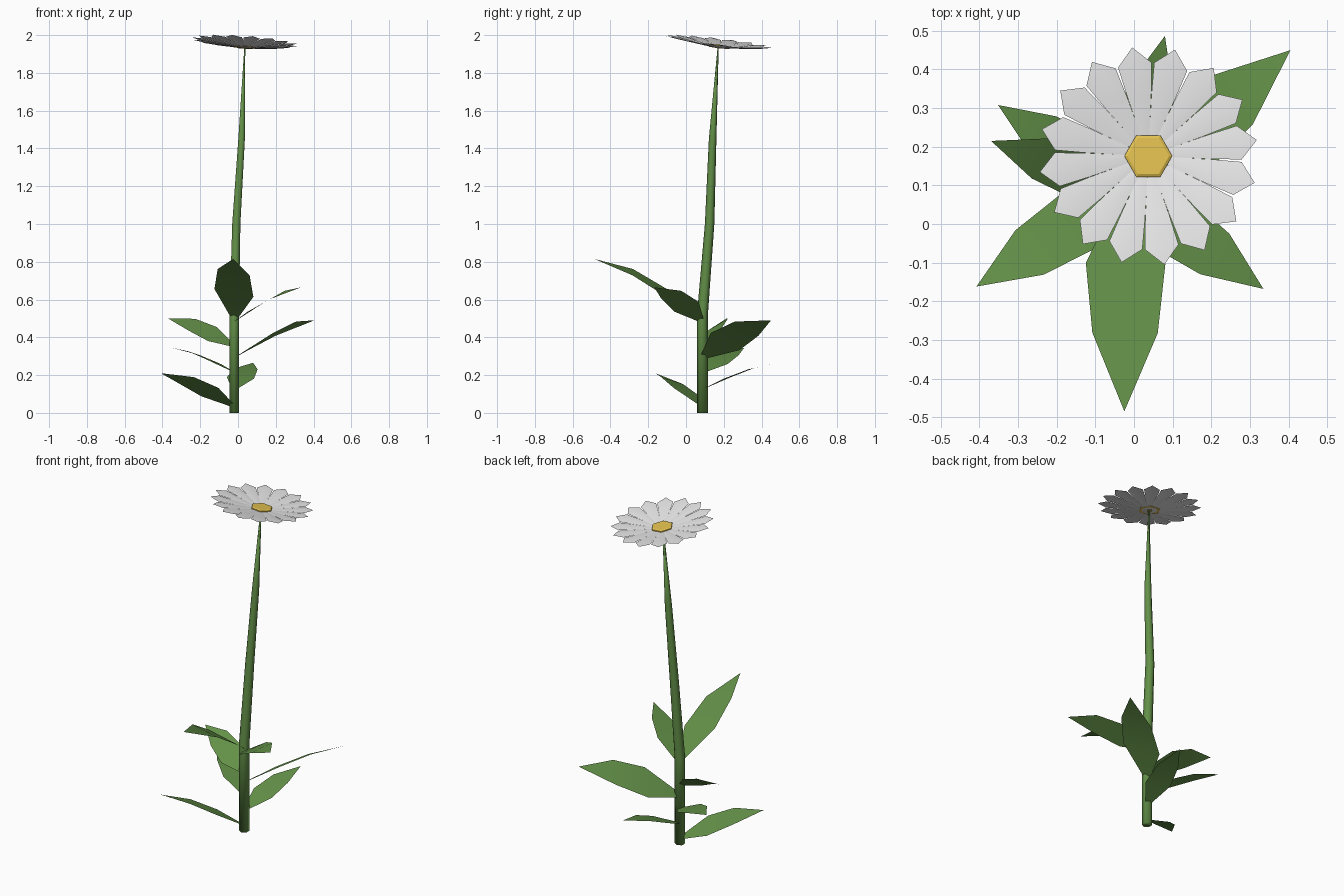
import bpy, math
from mathutils import Vector

cube = bpy.data.objects.get("Cube")
if cube:
    bpy.data.objects.remove(cube, do_unlink=True)


def material(name, rgb):
    m = bpy.data.materials.new(name)
    m.use_nodes = True
    m.diffuse_color = (*rgb, 1)
    bsdf = next(n for n in m.node_tree.nodes if n.type == 'BSDF_PRINCIPLED')
    bsdf.inputs["Base Color"].default_value = (*rgb, 1)
    return m


green = material("leaf green", (0.125, 0.28, 0.065))
white = material("petal white", (0.8, 0.8, 0.8))
gold = material("centre gold", (0.78, 0.54, 0.08))


def make(name, verts, faces, mat, smooth=True):
    me = bpy.data.meshes.new(name)
    me.from_pydata([tuple(v) for v in verts], [], faces)
    me.materials.append(mat)
    for p in me.polygons:
        p.use_smooth = smooth
    ob = bpy.data.objects.new(name, me)
    bpy.context.collection.objects.link(ob)
    return ob


def ring(centre, radius, turn=0.0, sides=6):
    angles = [turn + math.tau * i / sides for i in range(sides)]
    return [Vector(centre) + Vector((radius * math.cos(a), radius * math.sin(a), 0)) for a in angles]


def loft(rings):
    # Skin a stack of equal rings and cap both ends
    n = len(rings[0])
    verts = [v for r in rings for v in r]
    faces = [(k * n + i, k * n + (i + 1) % n, (k + 1) * n + (i + 1) % n, (k + 1) * n + i)
             for k in range(len(rings) - 1) for i in range(n)]
    faces += [tuple(reversed(range(n))), tuple(range(len(verts) - n, len(verts)))]
    return verts, faces


# Stem: six-sided, bending and tapering to the flower
path = [((-0.02, 0.087, 0), 0.029), ((-0.02, 0.087, 0.52), 0.029),
        ((-0.009, 0.125, 1.0), 0.025), ((0.019, 0.141, 1.45), 0.02),
        ((0.036, 0.17, 1.935), 0.003)]
make("stem", *loft([ring(c, r, math.pi / 6) for c, r in path]), green)

# Leaves: (distance, rise, half width) along a blade, scaled by its length
blade = [(0.03, 0.0, 0.04), (0.33, 0.41, 0.18), (0.645, 0.77, 0.148)]
root = Vector((-0.02, 0.087, 0))


def leaf(name, base_z, tip, roll):
    start = root + Vector((0, 0, base_z))
    out = Vector(tip) - start
    rise = out.z
    out.z = 0
    length = out.length
    side = Vector((-out.y, out.x, 0)) / length
    side.z = roll
    verts = []
    for t, h, w in blade:
        mid = start + out * t + Vector((0, 0, rise * h))
        verts += [mid - side * w * length, mid + side * w * length]
    verts.append(Vector(tip))
    make(name, verts, [(0, 2, 3, 1), (2, 4, 5, 3), (4, 6, 5)], green)


leaf("leaf_front_top", 0.51, (-0.025, -0.485, 0.815), -0.2)
leaf("leaf_front_left", 0.49, (0.335, -0.168, 0.665), 0.33)
leaf("leaf_right_upper", 0.36, (-0.37, 0.215, 0.5), -0.55)
leaf("leaf_back_left", 0.30, (0.405, 0.45, 0.49), -0.45)
leaf("leaf_back_right", 0.22, (-0.352, 0.308, 0.345), 0.18)
leaf("leaf_back_low", 0.13, (0.08, 0.487, 0.265), 0.05)
leaf("leaf_front_right_low", 0.04, (-0.408, -0.162, 0.21), 0.27)

# Flower head: shallow tilted cup
head = Vector((0.037, 0.176, 1.928))


def on_head(x, y, lift=0.0):
    z = 0.13 * math.hypot(x, y) - 0.065 * x - 0.115 * y + lift
    return head + Vector((x, y, z))


# Petals: folded pointed strips around the cup, (radius, half width)
rows = [(0.012, 0.002), (0.07, 0.014), (0.16, 0.0315), (0.238, 0.044)]
petals = 16
verts, faces = [], []
for k in range(petals):
    a = math.radians(8.4) + math.tau * k / petals
    c, s = math.cos(a), math.sin(a)
    b = len(verts)
    for r, w in rows:
        for u in (-w, 0, w):
            verts.append(on_head(r * c - u * s, r * s + u * c, 0.1 * (w - abs(u))))
    verts.append(on_head(0.284 * c, 0.284 * s))
    for j in range(len(rows) - 1):
        for i in range(2):
            q = b + 3 * j + i
            faces.append((q, q + 3, q + 4, q + 1))
    e, tip = b + 3 * (len(rows) - 1), len(verts) - 1
    faces += [(e, tip, e + 1), (e + 1, tip, e + 2)]
make("petals", verts, faces, white)

# Flower centre: low six-sided button tilted with the head
rings = [[on_head(v.x, v.y, lift) for v in ring((0, 0, 0), r)]
         for r, lift in ((0.062, -0.002), (0.062, 0.006), (0.054, 0.011))]
make("flower_centre", *loft(rings), gold, smooth=False)
